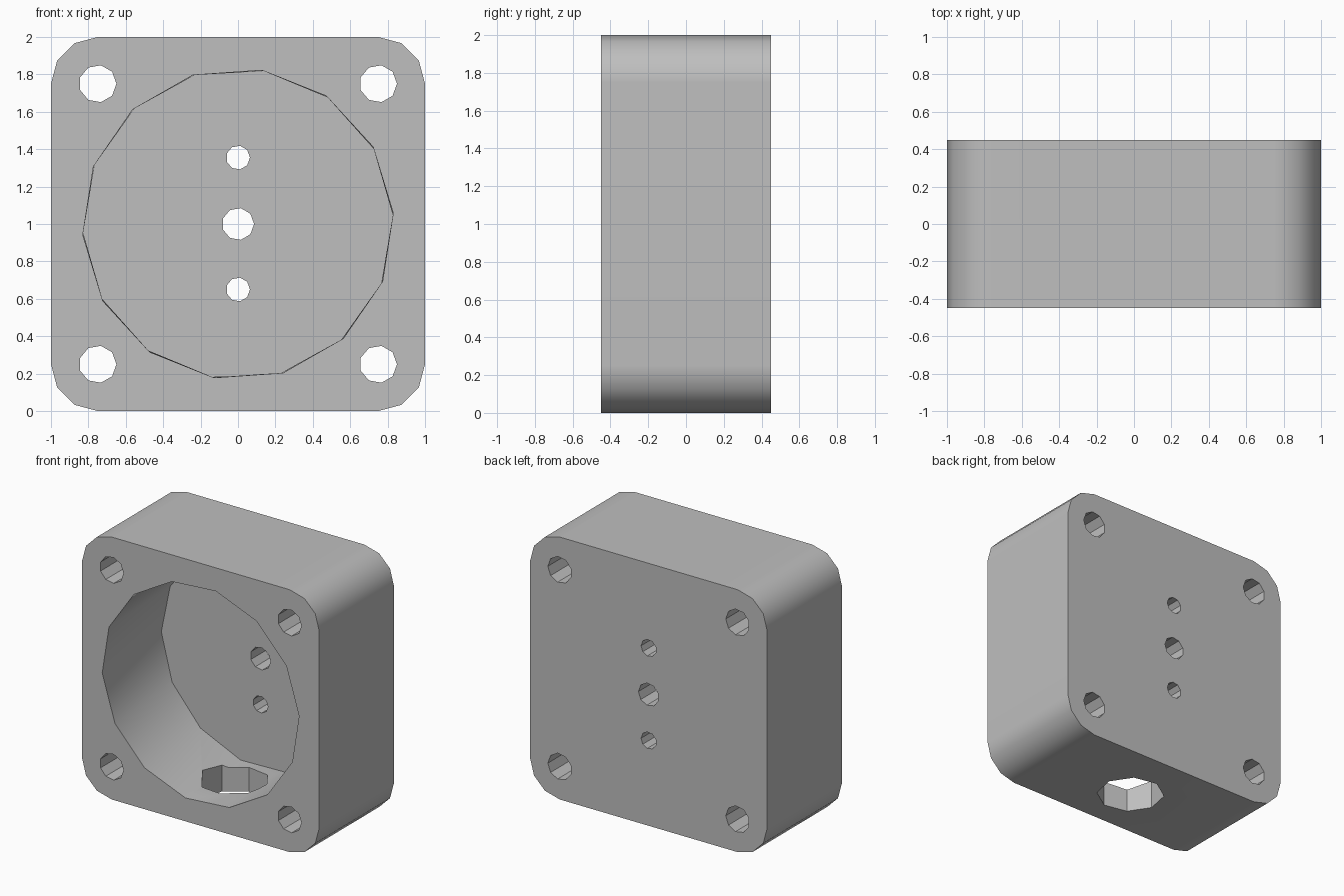
import bpy
import bmesh
from math import cos, sin, pi, radians

cube = bpy.data.objects.get("Cube")
if cube:
    bpy.data.objects.remove(cube, do_unlink=True)

grey = bpy.data.materials.new("plain grey")
grey.use_nodes = True
GREY = (0.52, 0.52, 0.52, 1)
grey.diffuse_color = GREY
grey.node_tree.nodes["Principled BSDF"].inputs["Base Color"].default_value = GREY


def ring(sides, radius, start=0.0):
    """Points of a regular polygon; start angle in degrees."""
    step = 2 * pi / sides
    return [(radius * cos(radians(start) + i * step),
             radius * sin(radians(start) + i * step)) for i in range(sides)]


def loft(name, first, last):
    """Closed solid between two matching loops of 3D points."""
    bm = bmesh.new()
    a = [bm.verts.new(p) for p in first]
    b = [bm.verts.new(p) for p in last]
    bm.faces.new(a)
    bm.faces.new(b[::-1])
    for i in range(len(a)):
        j = (i + 1) % len(a)
        bm.faces.new((a[j], a[i], b[i], b[j]))
    bmesh.ops.recalc_face_normals(bm, faces=bm.faces)
    mesh = bpy.data.meshes.new(name)
    bm.to_mesh(mesh)
    bm.free()
    mesh.materials.append(grey)
    obj = bpy.data.objects.new(name, mesh)
    bpy.context.collection.objects.link(obj)
    return obj


def along_y(name, first, last, y0, y1, x=0, z=1):
    return loft(name, [(x + u, y0, z + v) for u, v in first],
                [(x + u, y1, z + v) for u, v in last])


# Housing block with rounded corners
outline = []
for k, (cx, cz) in enumerate([(1, 1), (-1, 1), (-1, -1), (1, -1)]):
    for s in range(4):
        t = radians(90 * k + 30 * s)
        outline.append((0.75 * cx + 0.25 * cos(t), 0.75 * cz + 0.25 * sin(t)))
housing = along_y("housing", outline, outline, -0.45, 0.45)

# Round pocket, slightly twisted toward its floor
mouth, floor = ring(14, 0.832, 4), ring(14, 0.836, 1.3)
cutters = [along_y("pocket_cutter", mouth, floor, -0.45, 0.27)]
for v in cutters[0].data.vertices:
    if v.co.y < -0.4:
        v.co.y -= 0.001

# Corner bolt holes and the column of holes in the back wall
holes = [(x, z, 0.1) for x in (-0.75, 0.75) for z in (0.25, 1.75)]
holes += [(0, 1, 0.086), (0, 1.355, 0.064), (0, 0.65, 0.064)]
for x, z, r in holes:
    loop = ring(9, r)
    cutters.append(along_y("hole_cutter", loop, loop, -0.6, 0.6, x, z))

# Cable port through the bottom wall
port = [(u, v - 0.04) for u, v in ring(8, 0.243, 11)]
cutters.append(loft("port_cutter", [(u, v, -0.1) for u, v in port],
                    [(u, v, 0.6) for u, v in port]))

# Cut everything, then discard the cutters
bpy.ops.object.select_all(action='DESELECT')
bpy.context.view_layer.objects.active = housing
housing.select_set(True)
for cutter in cutters:
    mod = housing.modifiers.new("cut", 'BOOLEAN')
    mod.operation = 'DIFFERENCE'
    mod.solver = 'EXACT'
    mod.object = cutter
    bpy.ops.object.modifier_apply(modifier=mod.name)
    bpy.data.objects.remove(cutter, do_unlink=True)

# Smooth the rounded walls, keep the rims crisp
bpy.ops.object.shade_smooth_by_angle(angle=radians(35))
weighted = housing.modifiers.new("weighted normals", 'WEIGHTED_NORMAL')
weighted.keep_sharp = True
